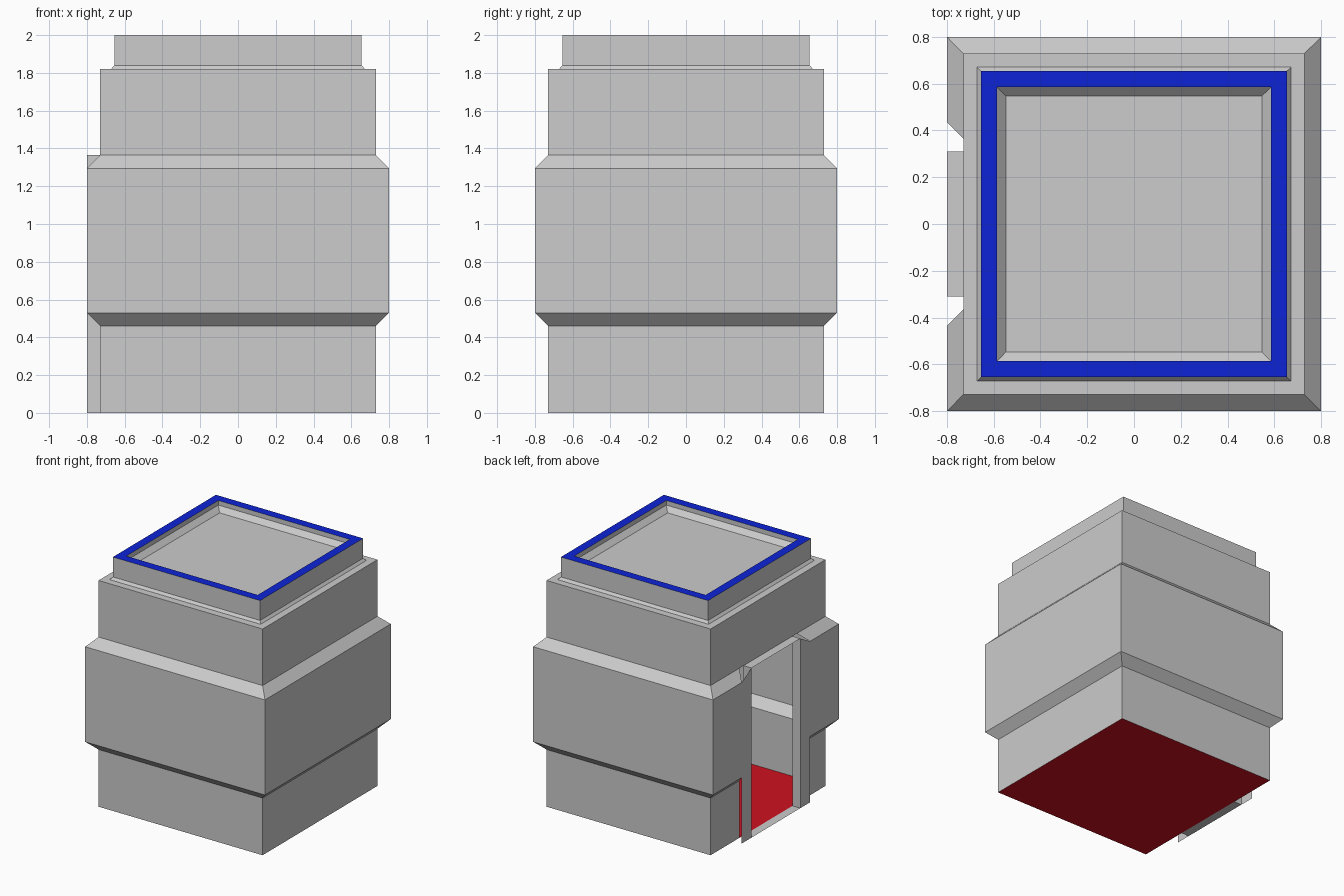
import bpy, bmesh

if "Cube" in bpy.data.objects:
    bpy.data.objects.remove(bpy.data.objects["Cube"])

def material(name, rgb):
    m = bpy.data.materials.new(name)
    m.diffuse_color = (*rgb, 1)
    m.use_nodes = True
    m.node_tree.nodes["Principled BSDF"].inputs["Base Color"].default_value = m.diffuse_color
    return m

GREY = material("grey panel", (0.604, 0.604, 0.604))
BLUE = material("blue rim", (0.004, 0.017, 0.68))
RED = material("red floor", (0.62, 0.006, 0.015))

def sheet_object(name, faces, mats, rule=None):
    """Join a list of polygons into one welded object."""
    bm = bmesh.new()
    for pts in faces:
        bm.faces.new([bm.verts.new(p) for p in pts])
    bmesh.ops.remove_doubles(bm, verts=bm.verts, dist=1e-4)
    if rule:
        for f in bm.faces:
            f.material_index = rule(f)
    me = bpy.data.meshes.new(name)
    bm.to_mesh(me)
    bm.free()
    for m in mats:
        me.materials.append(m)
    ob = bpy.data.objects.new(name, me)
    bpy.context.collection.objects.link(ob)
    return ob

def turn(p, k):
    """Rotate a point k quarter turns about z."""
    x, y, z = p
    for _ in range(k):
        x, y = -y, x
    return (x, y, z)

def side(profile, k):
    """One side of a square shell; quarter turn 0 faces +x."""
    return [[turn(p, k) for p in ((a, -a, z), (a, a, z), (b, b, w), (b, -b, w))]
            for (a, z), (b, w) in zip(profile, profile[1:])]

# (half width, height) of the shell
lower = [(0.73, 0), (0.73, 0.46), (0.80, 0.53), (0.80, 1.295), (0.73, 1.365)]
upper = [(0.73, 1.365), (0.73, 1.82), (0.672, 1.82), (0.655, 1.84), (0.655, 2.0),
         (0.585, 2.0), (0.585, 1.963), (0.547, 1.925)]

# Bulging walls: three full sides, and a side at -x split by the doorway
walls = [f for k in (0, 1, 3) for f in side(lower, k)]
for s in (1, -1):
    for (a, z), (b, w) in zip(lower, lower[1:]):
        q = [(-a, s * a, z), (-a, s * (a - 0.365 if a > 0.75 else 0.365), z),
             (-b, s * (b - 0.365 if b > 0.75 else 0.365), w), (-b, s * b, w)]
        walls.append(q[::s])
sheet_object("walls", walls, [GREY])

# Stepped roof with a recessed panel and a coloured rim
roof = [f for k in range(4) for f in side(upper, k)]
r, h = upper[-1]
roof.append([(-r, -r, h), (r, -r, h), (r, r, h), (-r, r, h)])
sheet_object("roof", roof, [GREY, BLUE],
             lambda f: 1 if f.calc_center_median().z > 1.99 else 0)

# Floor
sheet_object("floor", [[(-0.73, -0.73, 0), (0.73, -0.73, 0), (0.73, 0.73, 0), (-0.73, 0.73, 0)]],
             [RED])

# Door frame: jamb faces, reveals, header and threshold
D, O, I, T = 0.31, -0.80, -0.73, 1.365
frame = [[(O, -D, T), (I, -D, T), (I, D, T), (O, D, T)],
         [(O, -D, 0), (I, -D, 0), (I, D, 0), (O, D, 0)]]
for s in (1, -1):
    frame.append([(O, s * D, 0), (I, s * D, 0), (I, s * D, T), (O, s * D, T)][::-s])
    frame.append([(O, s * 0.435, 0), (O, s * D, 0), (O, s * D, T), (O, s * 0.435, 1.295)][::s])
sheet_object("door_frame", frame, [GREY])
